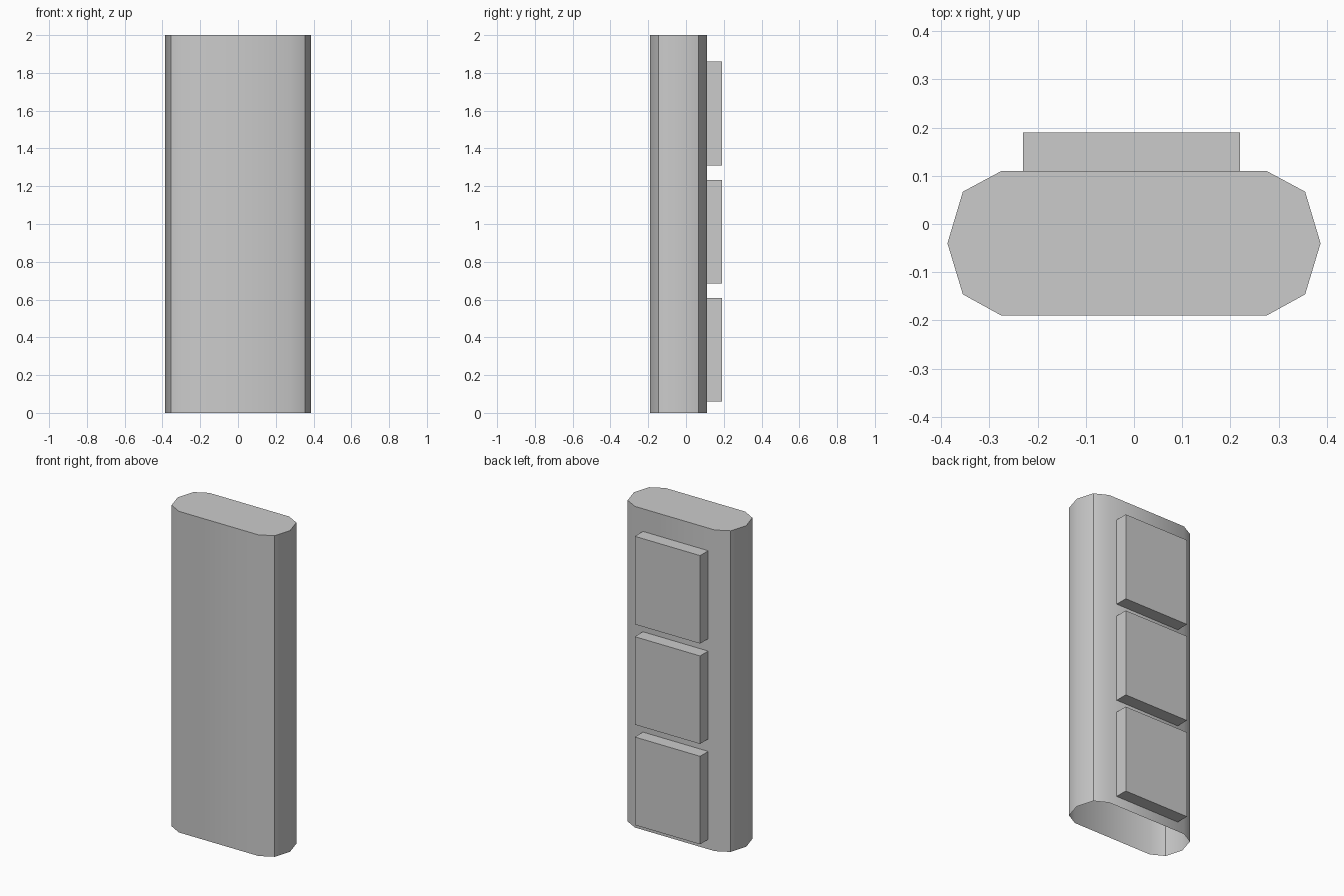
import bpy, bmesh, math

if "Cube" in bpy.data.objects:
    bpy.data.objects.remove(bpy.data.objects["Cube"])


def make_object(name, bm):
    bmesh.ops.recalc_face_normals(bm, faces=bm.faces)
    mesh = bpy.data.meshes.new(name)
    bm.to_mesh(mesh)
    bm.free()
    obj = bpy.data.objects.new(name, mesh)
    bpy.context.collection.objects.link(obj)
    return obj


def prism(name, outline, z0, z1):
    """Extrude a closed outline upward, capped on top and open underneath."""
    bm = bmesh.new()
    low = [bm.verts.new((x, y, z0)) for x, y in outline]
    high = [bm.verts.new((x, y, z1)) for x, y in outline]
    n = len(outline)
    for i in range(n):
        j = (i + 1) % n
        bm.faces.new((low[i], low[j], high[j], high[i]))
    bm.faces.new(high)
    return make_object(name, bm)


# Body: rounded slab, right half of the outline mirrored to the left
half = [(0.275, -0.19), (0.355, -0.146), (0.387, -0.04), (0.355, 0.067), (0.275, 0.11)]
outline = half + [(-x, y) for x, y in reversed(half)]
body = prism("body", outline, 0, 2)
bpy.context.view_layer.objects.active = body
body.select_set(True)
bpy.ops.object.shade_smooth_by_angle(angle=math.radians(40))
body.select_set(False)

# Three raised back panels, open where they meet the body
for k in range(3):
    bm = bmesh.new()
    bmesh.ops.create_cube(bm, size=1)
    for v in bm.verts:
        v.co = (-0.005 + v.co.x * 0.45,
                0.15 + v.co.y * 0.08,
                0.335 + k * 0.625 + v.co.z * 0.548)
    panel = make_object(f"back_panel_{k + 1}", bm)
    bm = bmesh.new()
    bm.from_mesh(panel.data)
    hidden = [f for f in bm.faces if f.normal.y < -0.9]
    bmesh.ops.delete(bm, geom=hidden, context='FACES')
    bm.to_mesh(panel.data)
    bm.free()
